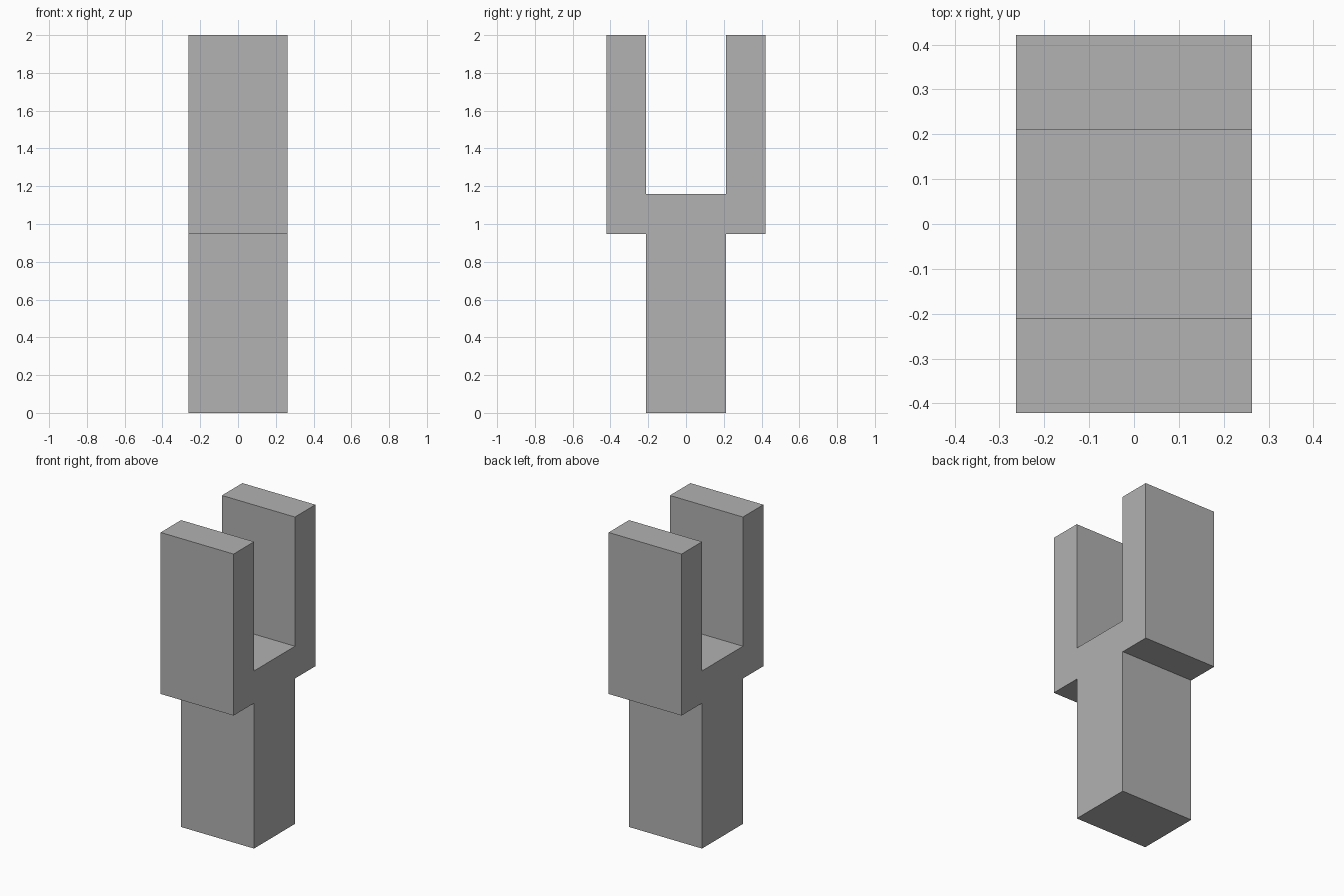
import bpy
import bmesh

cube = bpy.data.objects.get("Cube")
if cube:
    bpy.data.objects.remove(cube, do_unlink=True)

UNIT = 2 / 19          # the whole fork is 19 units tall
WIDTH = 5 * UNIT

# Single grey material
grey = bpy.data.materials.new("plain grey")
grey.use_nodes = True
colour = (0.445, 0.445, 0.445, 1)
grey.diffuse_color = colour
grey.node_tree.nodes["Principled BSDF"].inputs["Base Color"].default_value = colour

# Half of the fork outline (y, z) from the foot up to the slot floor, mirrored in y
half = [(2, 0), (2, 9), (4, 9), (4, 19), (2, 19), (2, 11)]
outline = half + [(-y, z) for y, z in reversed(half)]

# Extrude the outline across the width
bm = bmesh.new()
verts = [bm.verts.new((-WIDTH / 2, y * UNIT, z * UNIT)) for y, z in outline]
side = bm.faces.new(verts)
extruded = bmesh.ops.extrude_face_region(bm, geom=[side], use_keep_orig=True)
moved = [v for v in extruded["geom"] if isinstance(v, bmesh.types.BMVert)]
bmesh.ops.translate(bm, verts=moved, vec=(WIDTH, 0, 0))
bmesh.ops.recalc_face_normals(bm, faces=bm.faces)

mesh = bpy.data.meshes.new("forked_post")
bm.to_mesh(mesh)
bm.free()
mesh.materials.append(grey)
post = bpy.data.objects.new("forked_post", mesh)
bpy.context.collection.objects.link(post)
